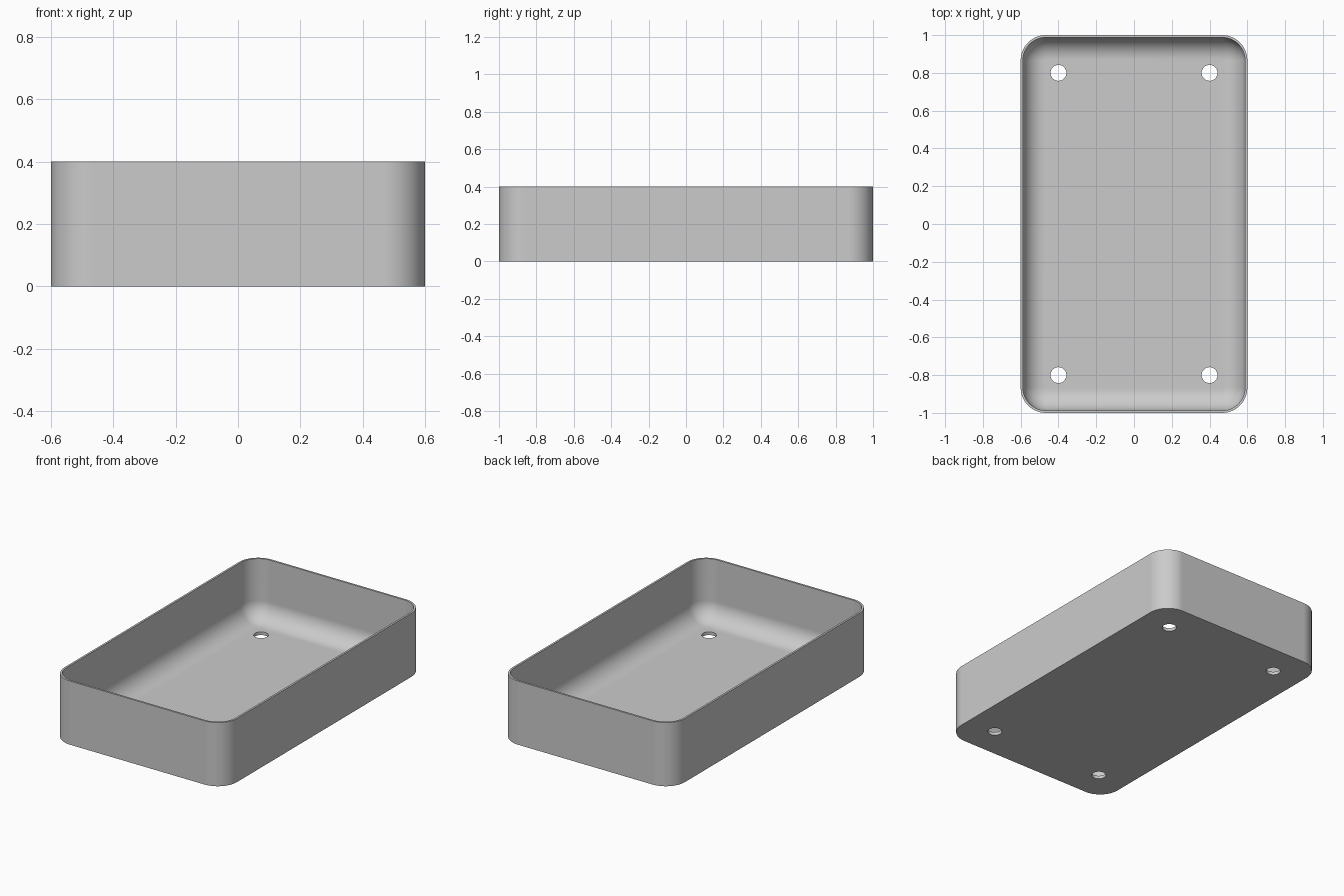
import bpy
import bmesh
from math import cos, sin, pi, radians
from mathutils import Vector

cube = bpy.data.objects.get("Cube")
if cube:
    bpy.data.objects.remove(cube, do_unlink=True)

HALF_X, HALF_Y, HEIGHT = 0.6, 1.0, 0.4
CORNER = 0.133          # outer corner radius
WALL, FLOOR = 0.0125, 0.02
FILLET = 0.116          # radius where the wall meets the floor
HOLE_X, HOLE_Y, HOLE_R = 0.4, 0.8, 0.042
STEPS = 14

grey = bpy.data.materials.new("light grey")
grey.use_nodes = True
grey.diffuse_color = (0.6, 0.6, 0.6, 1)
grey.node_tree.nodes["Principled BSDF"].inputs["Base Color"].default_value = (0.6, 0.6, 0.6, 1)

bm = bmesh.new()


def rounded_loop(inset, z):
    """Ring of vertices along a rounded rectangle."""
    r = CORNER - inset
    ring = []
    for quarter, (sx, sy) in enumerate([(1, 1), (-1, 1), (-1, -1), (1, -1)]):
        for i in range(STEPS + 1):
            a = (quarter + i / STEPS) * pi / 2
            ring.append(bm.verts.new((sx * (HALF_X - CORNER) + r * cos(a),
                                      sy * (HALF_Y - CORNER) + r * sin(a), z)))
    return ring


def circle_loop(x, y, z, count=32):
    return [bm.verts.new((x + HOLE_R * cos(2 * pi * i / count),
                          y + HOLE_R * sin(2 * pi * i / count), z)) for i in range(count)]


def bridge(a, b):
    n = len(a)
    for i in range(n):
        j = (i + 1) % n
        bm.faces.new((a[i], a[j], b[j], b[i]))


def fill(rings, up):
    """Flat sheet bounded by the first ring and pierced by the others."""
    edges = []
    for ring in rings:
        for i, v in enumerate(ring):
            w = ring[(i + 1) % len(ring)]
            edges.append(bm.edges.get((v, w)) or bm.edges.new((v, w)))
    bmesh.ops.triangle_fill(bm, use_beauty=True, edges=edges, normal=Vector((0, 0, up)))


# Outer wall, rim, inner wall and rounded transition to the floor
rings = [rounded_loop(0, 0), rounded_loop(0, HEIGHT), rounded_loop(WALL, HEIGHT)]
for i in range(STEPS + 1):
    a = i / STEPS * pi / 2
    rings.append(rounded_loop(WALL + FILLET * (1 - cos(a)), FLOOR + FILLET * (1 - sin(a))))
for lower, upper in zip(rings, rings[1:]):
    bridge(lower, upper)

# Four round holes through the floor
centres = [(sx * HOLE_X, sy * HOLE_Y) for sx in (-1, 1) for sy in (-1, 1)]
under = [circle_loop(x, y, 0) for x, y in centres]
over = [circle_loop(x, y, FLOOR) for x, y in centres]
for low, high in zip(under, over):
    bridge(high, low)

# Underside and inner floor
fill([rings[0]] + under, -1)
fill([rings[-1]] + over, 1)
bmesh.ops.recalc_face_normals(bm, faces=bm.faces[:])

mesh = bpy.data.meshes.new("tray")
bm.to_mesh(mesh)
bm.free()
mesh.materials.append(grey)
tray = bpy.data.objects.new("tray", mesh)
bpy.context.collection.objects.link(tray)

# Smooth curves with crisp rim and hole edges
bpy.ops.object.select_all(action="DESELECT")
tray.select_set(True)
bpy.context.view_layer.objects.active = tray
bpy.ops.object.shade_smooth_by_angle(angle=radians(30))
weighted = tray.modifiers.new("even shading", "WEIGHTED_NORMAL")
weighted.keep_sharp = True
